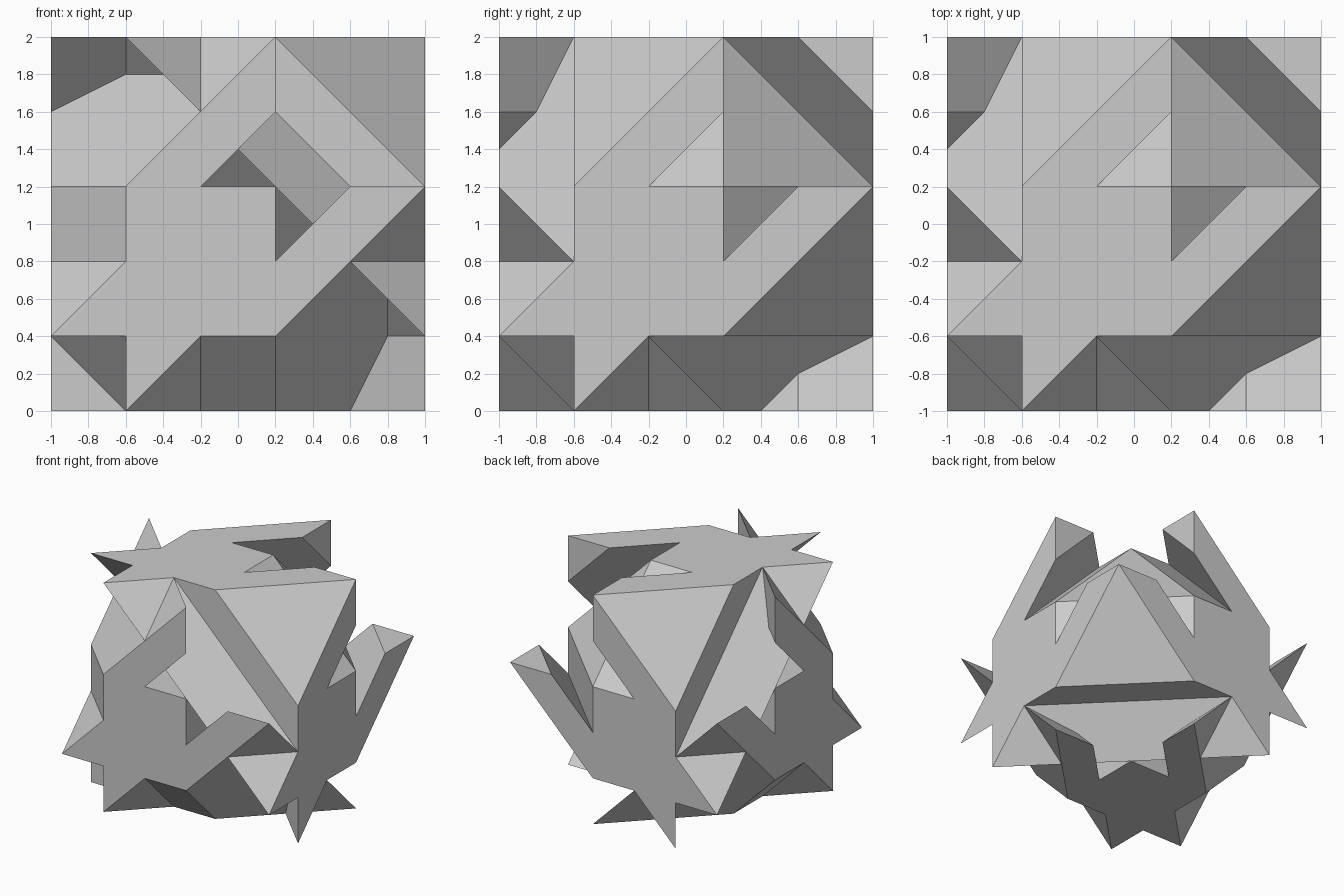
import bpy, bmesh

if "Cube" in bpy.data.objects:
    bpy.data.objects.remove(bpy.data.objects["Cube"])

# Half outline of the star-shaped plate (grid units); the rest is its mirror across the diagonal
HALF = [(1, 1), (1, -1), (3, 1), (5, 1), (1, -3), (-1, -3), (-3, -5), (-3, -3)]
SWAP = [(b, a) for a, b in HALF]
PLATE = HALF + SWAP[-2:0:-1]


def build_shell(name, half, level):
    bm = bmesh.new()
    verts = {}

    def face(points):
        # reuse shared vertices and drop coincident corners
        unique = list(dict.fromkeys(points))
        loop = []
        for p in unique:
            if p not in verts:
                verts[p] = bm.verts.new((p[0] / 5, p[1] / 5, p[2] / 5 + 1))
            loop.append(verts[p])
        bm.faces.new(loop)

    def turn(p, k):
        # three-fold turn about the body diagonal
        for _ in range(k):
            p = (p[2], p[0], p[1])
        return p

    for k in range(3):
        # flat star plate
        face([turn((a, b, level), k) for a, b in PLATE])
        # facets joining this plate to its neighbour
        for (a, b), (c, d) in zip(half, half[1:]):
            quad = [(a, b, level), (c, d, level), (level, d, c), (level, b, a)]
            face([turn(p, k) for p in quad])

    # triangular caps at both ends of the diagonal
    for a, b in (half[0], half[-1]):
        face([turn((a, b, level), k) for k in range(3)])

    bmesh.ops.recalc_face_normals(bm, faces=bm.faces[:])
    mesh = bpy.data.meshes.new(name)
    bm.to_mesh(mesh)
    bm.free()
    obj = bpy.data.objects.new(name, mesh)
    bpy.context.collection.objects.link(obj)
    return obj


# Two interlocking closed shells
build_shell("upper_shell", HALF, 5)
build_shell("lower_shell", SWAP, -5)
